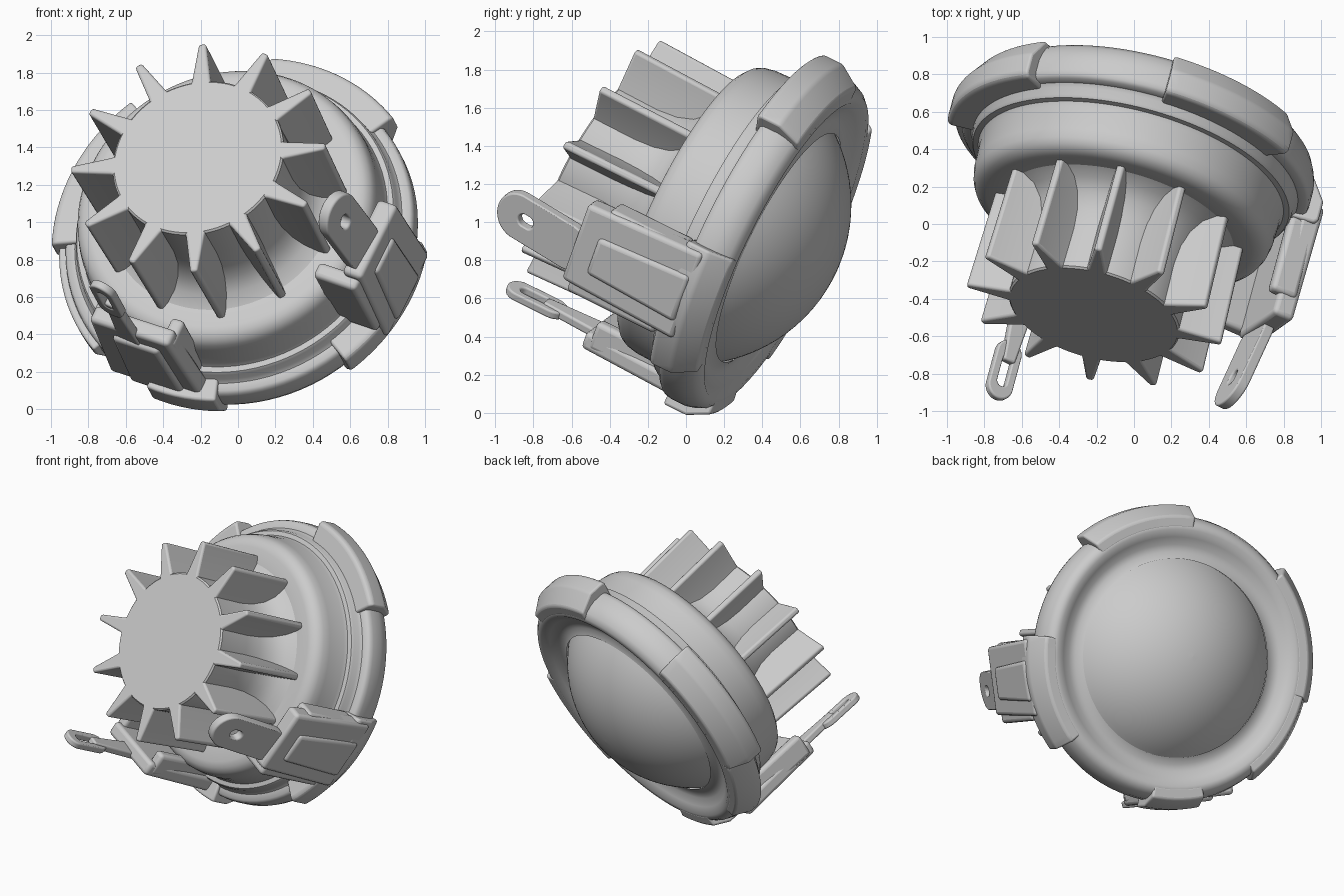
import bpy, bmesh, math
from mathutils import Matrix, Vector

if "Cube" in bpy.data.objects:
    bpy.data.objects.remove(bpy.data.objects["Cube"])

grey = bpy.data.materials.new("warm grey")
grey.use_nodes = True
COLOUR = (0.6, 0.6, 0.6, 1)
grey.diffuse_color = COLOUR
grey.node_tree.nodes["Principled BSDF"].inputs["Base Color"].default_value = COLOUR

# Tilted frame: local z runs from the dome towards the heat sink
axis = Vector((-0.235, -0.87, 0.43)).normalized()
u = (Vector((1, 0, 0)) - axis * axis.x).normalized()
v = axis.cross(u)
frame = Matrix((u, v, axis)).transposed().to_4x4()
frame.translation = (0.01, 0.345, 0.935)


def finish(name, bm, bevel=0.0, angle=40):
    bmesh.ops.remove_doubles(bm, verts=bm.verts, dist=1e-5)
    bmesh.ops.recalc_face_normals(bm, faces=bm.faces)
    bm.transform(frame)
    mesh = bpy.data.meshes.new(name)
    bm.to_mesh(mesh)
    bm.free()
    mesh.materials.append(grey)
    obj = bpy.data.objects.new(name, mesh)
    bpy.context.collection.objects.link(obj)
    bpy.ops.object.select_all(action='DESELECT')
    obj.select_set(True)
    bpy.context.view_layer.objects.active = obj
    if bevel:
        mod = obj.modifiers.new("rounded edges", 'BEVEL')
        mod.width = bevel
        mod.segments = 3
        mod.limit_method = 'ANGLE'
    bpy.ops.object.shade_smooth_by_angle(angle=math.radians(angle))


def loft(bm, rings, closed=False, caps=False):
    rows = [[bm.verts.new(p) for p in ring] for ring in rings]
    pairs = list(zip(rows, rows[1:])) + ([(rows[-1], rows[0])] if closed else [])
    for a, b in pairs:
        for i in range(len(a)):
            j = (i + 1) % len(a)
            bm.faces.new((a[i], a[j], b[j], b[i]))
    if caps:
        bm.faces.new(rows[0])
        bm.faces.new(rows[-1])


def turn(points, degrees):
    rot = Matrix.Rotation(math.radians(degrees), 3, 'Z')
    return [rot @ Vector(p) for p in points]


def revolve(profile, steps=96):
    bm = bmesh.new()
    section = [(max(r, 1e-4), 0, w) for r, w in profile]
    rings = [turn(section, 360 * i / steps) for i in range(steps)]
    loft(bm, list(zip(*rings)))
    return bm


def slant(bm):
    """Lean the front face of the heat sink back towards the top."""
    for vert in bm.verts:
        vert.co.z -= 0.12 * vert.co.y * max(0, vert.co.z - 0.38)


def block(bm, degrees, radial, side, along, pinch=0.0):
    """Box placed on the rim; pinch narrows its forward end."""
    r0, r1 = radial
    s0, s1 = side
    rings = [turn([(r0, s0 + p, w), (r1, s0 + p, w), (r1, s1 - p, w), (r0, s1 - p, w)], degrees)
             for w, p in zip(along, (0, pinch))]
    loft(bm, rings, caps=True)


def tab(name, degrees, radius, centre, half, length, hole, hole_length, shift, lean):
    """Rounded terminal with a slot through it."""
    def outline(width, reach, offset, r):
        pts = []
        for i in range(40):
            a = 2 * math.pi * (i + 0.5) / 40
            w = width * math.sin(a) + math.copysign(reach, math.sin(a)) + offset
            pts.append((r - lean * w, width * math.cos(a), centre + w))
        return turn(pts, degrees)
    r0, r1 = radius
    bm = bmesh.new()
    loft(bm, [outline(half, length, 0, r0), outline(hole, hole_length, shift, r0),
              outline(hole, hole_length, shift, r1), outline(half, length, 0, r1)], closed=True)
    finish(name, bm, 0.01)


# Housing: drum, stepped collar and flange
finish("housing", revolve([(0, 0.38), (0.64, 0.385), (0.73, 0.385), (0.77, 0.375), (0.8, 0.35),
                           (0.815, 0.32), (0.825, 0.27), (0.83, 0.14), (0.84, 0.115), (0.87, 0.11),
                           (0.88, 0.095), (0.885, 0.055), (0.9, 0.035), (0.94, 0.03), (0.955, 0.015),
                           (0.96, -0.01), (0.96, -0.08), (0.95, -0.12), (0.93, -0.165), (0.9, -0.195),
                           (0.86, -0.2), (0.81, -0.17), (0.76, -0.14), (0.71, -0.135), (0.665, -0.16)]))

# Lens dome
edge, base, apex = 0.668, -0.145, -0.475
rise = base - apex
ball = (edge ** 2 + rise ** 2) / (2 * rise)
sweep = math.asin(edge / ball)
finish("lens_dome", revolve([(ball * math.sin(sweep * i / 16), apex + ball - ball * math.cos(sweep * i / 16))
                             for i in range(17)]))

# Raised lugs around the flange
lug_section = [(0.87, 0.055), (1.01, 0.055), (1.03, 0.035), (1.03, -0.08), (0.95, -0.2), (0.87, -0.198)]
rear_section = [(0.87, -0.01), (1.0, -0.01), (1.0, -0.08), (0.94, -0.2), (0.87, -0.198)]
bottom_section = [(min(r, 1.01), w) for r, w in lug_section]
bm = bmesh.new()
for start, end, section in ((34, 80, lug_section), (125, 178, lug_section), (177, 216, rear_section),
                            (240, 263, bottom_section), (305, 350, lug_section)):
    steps = max(4, (end - start) // 3)
    loft(bm, [turn([(r, 0, w) for r, w in section], start + (end - start) * i / steps)
              for i in range(steps + 1)], caps=True)
finish("flange_lugs", bm, 0.018)

# Heat sink core, flaring into the drum
bm = revolve([(0, 0.955), (0.46, 0.955), (0.47, 0.945), (0.465, 0.7), (0.475, 0.58),
              (0.505, 0.49), (0.56, 0.42), (0.64, 0.38)])
slant(bm)
finish("heat_sink_core", bm)

# Radial cooling fins, thicker at the root
bm = bmesh.new()
for k in range(12):
    rings = [turn([(0.4, -0.075, w), (0.48, -0.05, w), (tip, -0.02, w),
                   (tip, 0.02, w), (0.48, 0.05, w), (0.4, 0.075, w)], 30 * k - 1)
             for w, tip in ((0.36, 0.68), (0.955, 0.7))]
    loft(bm, rings, caps=True)
slant(bm)
finish("cooling_fins", bm, 0.014)

# Left terminal holder: plate, low ridge and inward side walls
bm = bmesh.new()
block(bm, -26, (0.9, 1.02), (-0.26, 0.26), (-0.06, 0.62), 0.03)
block(bm, -26, (0.9, 1.04), (-0.16, 0.12), (-0.04, 0.5), 0.03)
block(bm, -26, (0.74, 1.0), (-0.29, -0.2), (0.05, 0.58), 0.0)
block(bm, -26, (0.85, 1.0), (0.17, 0.25), (0.05, 0.5), 0.0)
finish("left_terminal_holder", bm, 0.025)
tab("left_terminal", -30, (0.89, 0.95), 0.82, 0.13, 0.16, 0.035, 0.01, 0.11, 0.16)

# Right terminal holder with its narrow slotted terminal
bm = bmesh.new()
block(bm, 245, (0.85, 0.95), (-0.36, 0.22), (-0.05, 0.62), 0.05)
block(bm, 245, (0.85, 0.975), (-0.22, 0.12), (-0.03, 0.52), 0.03)
for side in ((-0.33, -0.25), (0.1, 0.18)):
    block(bm, 245, (0.77, 0.93), side, (0.05, 0.58), 0.0)
finish("right_terminal_holder", bm, 0.025)
bm = bmesh.new()
block(bm, 240, (0.91, 0.96), (-0.09, 0.07), (0.4, 0.95), 0.045)
finish("right_terminal_neck", bm, 0.012)
tab("right_terminal", 239, (0.92, 0.965), 1.0, 0.075, 0.1, 0.03, 0.06, 0.01, 0.0)
